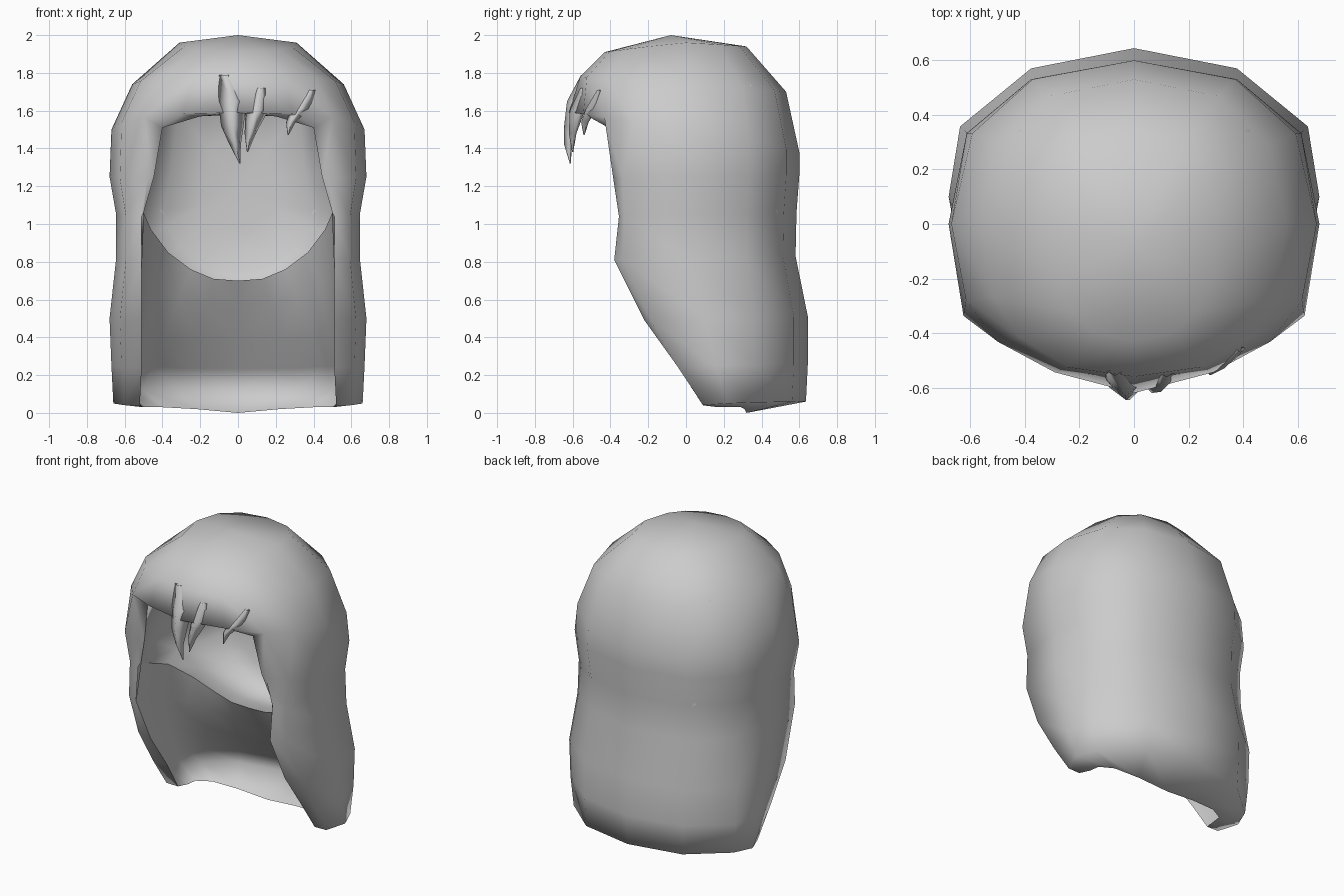
import bpy, bmesh, math
from mathutils import Vector as V

if "Cube" in bpy.data.objects:
    bpy.data.objects.remove(bpy.data.objects["Cube"])

ANG = [0, 22, 45, 65, 90, 120, 150, 180]


def grid_object(name, strips, mirror=True):
    """Skin lists of equal-length point rows, mirror over x and shade smooth."""
    bm = bmesh.new()
    for rows in strips:
        vs = [[bm.verts.new(p) for p in r] for r in rows]
        for a, b in zip(vs, vs[1:]):
            for i in range(len(a) - 1):
                bm.faces.new((a[i], a[i + 1], b[i + 1], b[i]))
    # welding also collapses the pole rows into fans
    bmesh.ops.remove_doubles(bm, verts=bm.verts, dist=0.0005)
    bmesh.ops.recalc_face_normals(bm, faces=bm.faces)
    me = bpy.data.meshes.new(name)
    bm.to_mesh(me)
    bm.free()
    me.shade_smooth()
    ob = bpy.data.objects.new(name, me)
    bpy.context.collection.objects.link(ob)
    if mirror:
        m = ob.modifiers.new("Mirror", 'MIRROR')
        m.use_clip = True
        m.merge_threshold = 0.002
    return ob


def ring(zf, zs, zb, w, yc, f, b, flare=1.0):
    """Half ring from front centre round the side (at y = yc) to back centre."""
    out = []
    for a in ANG:
        s, c = math.sin(math.radians(a)), math.cos(math.radians(a))
        s = 0 if a in (0, 180) else s ** 0.85
        k = abs(c) ** 0.85 if abs(c) > 1e-6 else 0
        y = yc + k * f if c > 1e-6 else (yc if k == 0 else k * b)
        z = zs + abs(c) * ((zf if c > 0 else zb) - zs)
        out.append(V((w * s * (flare if a == 120 else 1), y, z)))
    return out


# Outer hair: closed crown rings, then open-fronted rings with a face edge
crown = [[V((0, -.08, 2.0))] * 8,
         ring(1.91, 1.96, 1.94, .31, 0, -.43, .32),
         ring(1.78, 1.74, 1.70, .56, 0, -.56, .53),
         ring(1.59, 1.50, 1.38, .67, 0, -.58, .60)]
crown[3][0].y = -.62
lower = [(1.25, .68, .00, -.70, .60, 1.02, (.48, -.385)),
         (1.05, .645, .00, -.68, .585, 1.03, (.51, -.355)),
         (.82, .645, .00, -.70, .58, 1.05, (.51, -.38)),
         (.50, .68, .10, -.60, .645, 1.06, (.51, -.22)),
         (.25, .67, .16, -.42, .645, 1.06, (.51, -.04)),
         (.05, .66, .22, -.27, .635, 1.04, (.52, .09))]
body = [crown[3][2:]]
for z, w, yc, f, b, fl, e in lower:
    r = ring(z - .02, z, z + .01, w, yc, f, b, fl)[2:]
    r[0] = V((e[0], e[1], z - .01))
    body.append(r)

# Hem turned inward: underside edge, then a shallow floor inside
hem_in = [body[-1][0]] + [V(p) for p in ((.50, .17, .03), (.49, .24, .03), (.40, .29, .03),
                                         (.22, .31, .02), (0, .32, 0))]
floor = [body[-1][0]] + [V(p) for p in ((.56, .15, .08), (.57, .24, .10), (.50, .33, .12),
                                        (.31, .46, .12), (0, .52, .12))]

# Face opening: brow and temple points, then the rim down to the nape
brow = [V(p) for p in ((0, -.46, 1.58), (.2, -.45, 1.57), (.40, -.41, 1.51),
                       (.445, -.38, 1.25), (.50, -.34, 1.06))]
rim = [brow[-1]] + [V(p) for p in ((.46, -.1, .97), (.37, .04, .85),
                                   (.25, .1, .76), (.13, .12, .71), (0, .13, .7))]
lip = crown[3][:3] + [body[1][0], body[2][0]]
grid_object("outer_hair", [crown, body, [lip, brow], [body[-1], hem_in]])

# Inner cap: bowl from the face opening to the back of the head
opening = brow + rim[1:]
cap = []
for sx, st, sb, t in ((1, 1, 1, 0), (1.22, 1.6, 1.08, .38), (1.06, 1.72, 1.1, .8),
                      (.8, 1.3, .9, .95), (.4, .65, .45, 1), (0, 0, 0, 1)):
    cap.append([V((p.x * sx, p.y + (.53 - p.y) * t,
                   1.2 + (p.z - 1.2) * (st if p.z > 1.2 else sb))) for p in opening])
grid_object("inner_cap", [cap])

# Underside: blends the nape rim to the hem floor, following the face edge
lining = [rim]
for r in body[3:]:
    t = (1.05 - r[0].z) / (1.05 - body[-1][0].z)
    off = r[0] - rim[0].lerp(floor[0], t)
    lining.append([rim[j].lerp(floor[j], t) + off * (1 - j / 5) ** 2 for j in range(6)])
grid_object("under_hair", [lining + [hem_in]])


def lock(name, path):
    """Tapered strand: path of (x, y, z, half width, half depth)."""
    rows = []
    for x, y, z, w, d in path:
        q = [V((x - w, y + d * .5, z)), V((x, y - d, z)),
             V((x + w, y + d * .5, z)), V((x, y + d, z))]
        rows.append(q + q[:1])
    grid_object(name, [rows], mirror=False)


# Fringe strands
lock("fringe_lock_large", [(-.07, -.545, 1.79, .03, .01), (-.03, -.59, 1.65, .075, .04),
                           (-.03, -.615, 1.52, .06, .03), (-.015, -.625, 1.42, .03, .02),
                           (.01, -.612, 1.32, .003, .003)])
lock("fringe_lock_middle", [(.12, -.55, 1.72, .03, .01), (.10, -.575, 1.60, .06, .04),
                            (.065, -.60, 1.48, .03, .02), (.05, -.60, 1.38, .003, .003)])
lock("fringe_lock_side", [(.39, -.46, 1.71, .02, .01), (.33, -.50, 1.61, .05, .03),
                          (.28, -.535, 1.54, .025, .02), (.265, -.54, 1.47, .003, .003)])
